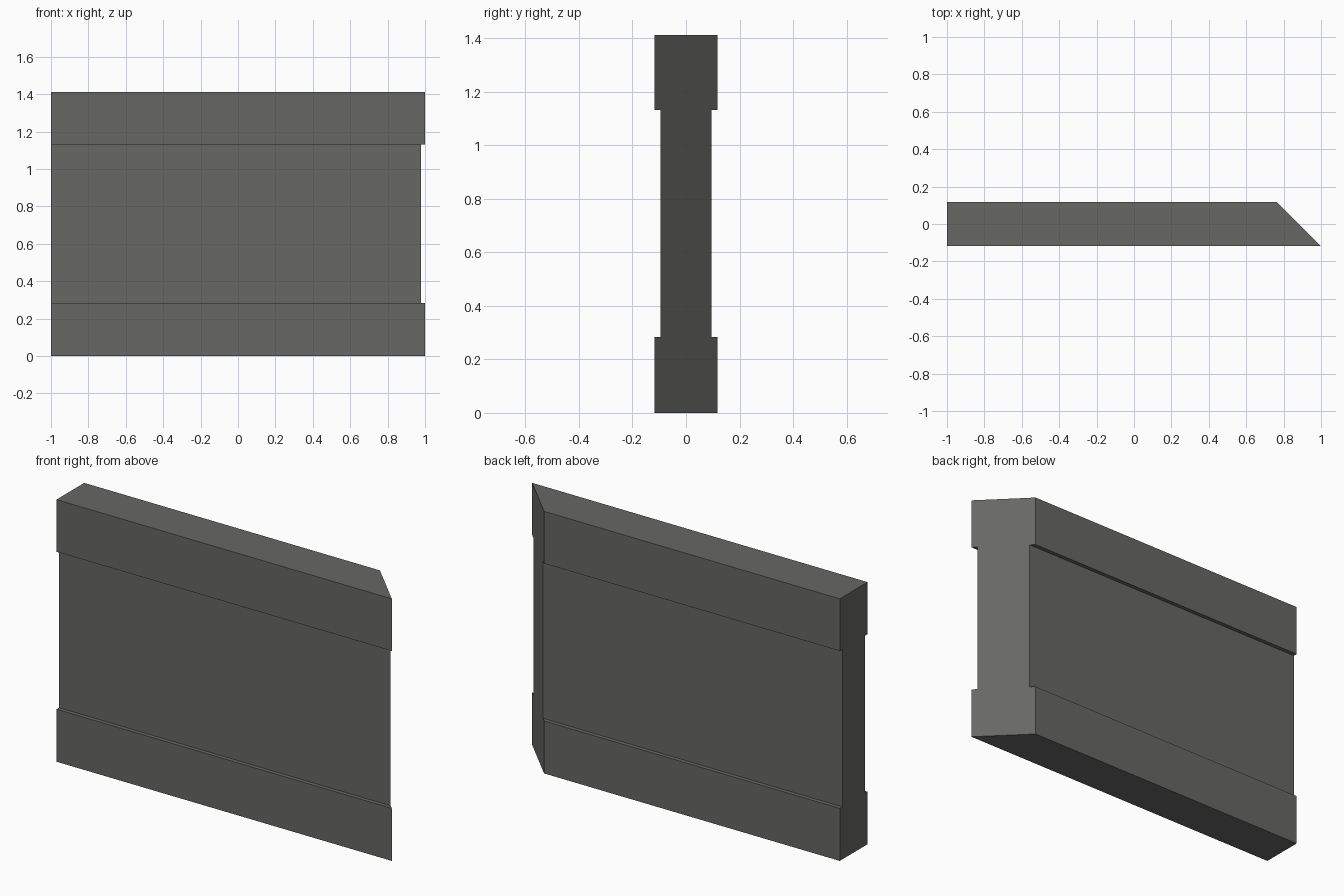
import bpy, bmesh

if "Cube" in bpy.data.objects:
    bpy.data.objects.remove(bpy.data.objects["Cube"])

# Wall cross-section: thick plinth, thin panel, thick cap
OUTER, INNER = 0.118, 0.096
Z1, Z2, TOP = 0.283, 1.132, 1.413
right_side = [(OUTER, 0), (OUTER, Z1), (INNER, Z1),
              (INNER, Z2), (OUTER, Z2), (OUTER, TOP)]
profile = right_side + [(-y, z) for y, z in reversed(right_side)]

stone = bpy.data.materials.new("dark_grey_stone")
stone.diffuse_color = (0.135, 0.138, 0.13, 1)
stone.use_nodes = True
stone.node_tree.nodes["Principled BSDF"].inputs["Base Color"].default_value = stone.diffuse_color


def mitre_x(y):
    # right end is cut at 45 degrees, longest at the front
    return 1.0 - OUTER - y


# Sweep the profile from the square left end to the mitred right end
bm = bmesh.new()
left = [bm.verts.new((-1, y, z)) for y, z in profile]
right = [bm.verts.new((mitre_x(y), y, z)) for y, z in profile]
n = len(profile)
for i in range(n):
    j = (i + 1) % n
    bm.faces.new((left[i], left[j], right[j], right[i]))
bm.faces.new(left)
bm.faces.new(right)
bmesh.ops.recalc_face_normals(bm, faces=bm.faces)

mesh = bpy.data.meshes.new("mitred_wall")
bm.to_mesh(mesh)
bm.free()
mesh.materials.append(stone)
bpy.context.collection.objects.link(bpy.data.objects.new("mitred_wall", mesh))
